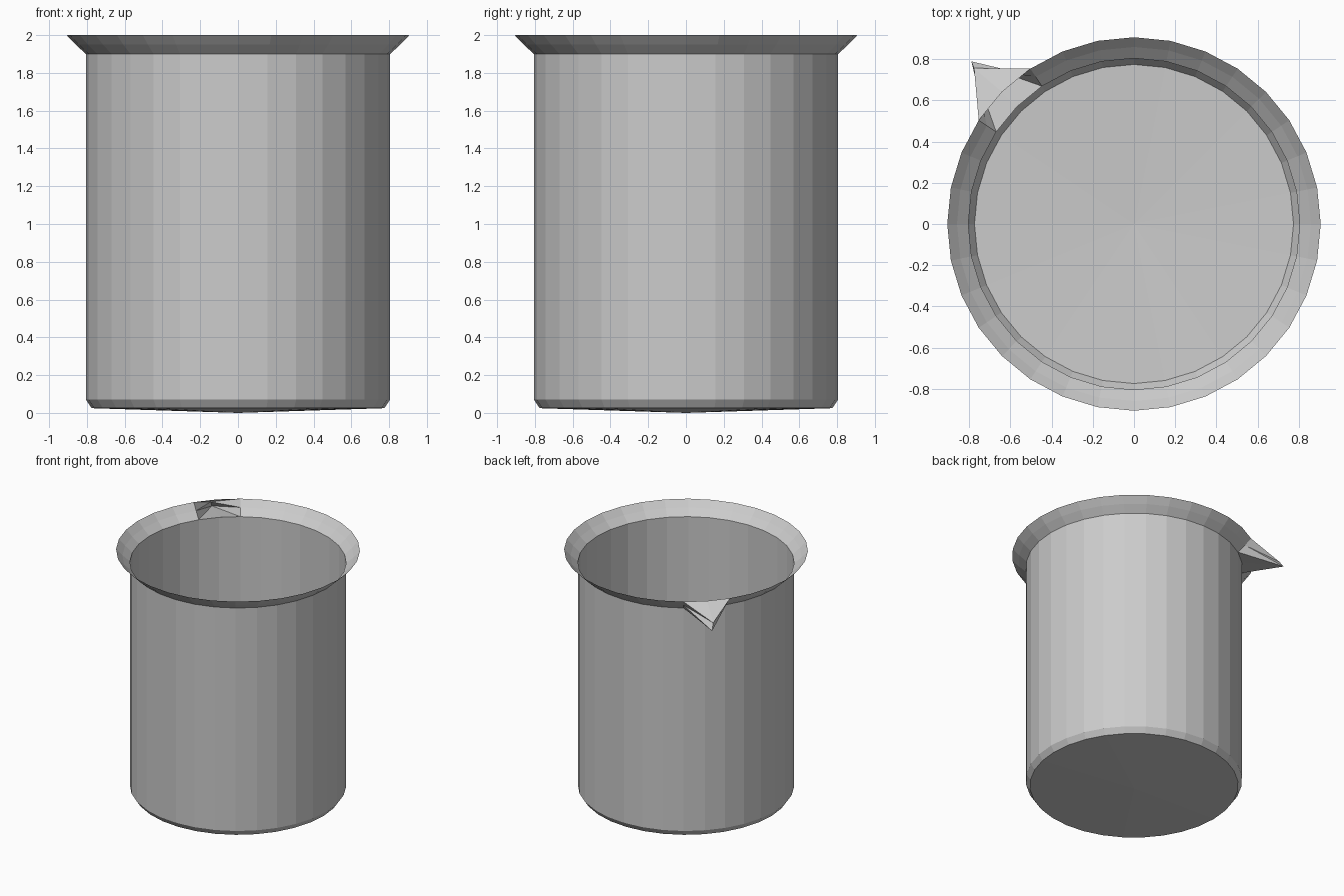
import bpy, bmesh
from math import sin, cos, pi

if "Cube" in bpy.data.objects:
    bpy.data.objects.remove(bpy.data.objects["Cube"])

SIDES = 32
# Profile of the vessel (radius, height), from the foot up to the flared rim
PROFILE = [(0.775, 0.025), (0.805, 0.07), (0.805, 1.9), (0.86, 1.95), (0.907, 2.0)]
# Ring positions at the two ends and the middle of the spout opening (135 degrees)
A, M, B = 11, 12, 13

bm = bmesh.new()
rings = [[bm.verts.new((r * cos(2 * pi * i / SIDES), r * sin(2 * pi * i / SIDES), z))
          for i in range(SIDES)] for r, z in PROFILE]

# Walls and flared lip, leaving the lip open at the spout
for level, (low, high) in enumerate(zip(rings, rings[1:])):
    for i in range(SIDES):
        if level >= 2 and i in (A, M):
            continue
        j = (i + 1) % SIDES
        bm.faces.new((low[i], low[j], high[j], high[i]))

# Slightly domed base
centre = bm.verts.new((0, 0, 0))
for i in range(SIDES):
    bm.faces.new((centre, rings[0][(i + 1) % SIDES], rings[0][i]))

# Pouring spout: floor, roof and side walls meeting at a short tip edge
neck, middle, rim = rings[2:]
tip_low = bm.verts.new((-0.79, 0.79, 1.85))
tip_high = bm.verts.new((-0.777, 0.757, 1.90))
for i, j in ((A, M), (M, B)):
    bm.faces.new((neck[i], neck[j], tip_low))
    bm.faces.new((rim[j], rim[i], tip_high))
for i in (A, B):
    for tri in ((neck[i], tip_low, middle[i]),
                (middle[i], tip_low, tip_high),
                (middle[i], tip_high, rim[i])):
        bm.faces.new(tri if i == A else tri[::-1])

# Drop the unused lip point inside the spout opening
bmesh.ops.delete(bm, geom=[v for v in bm.verts if not v.link_faces], context='VERTS')
bmesh.ops.recalc_face_normals(bm, faces=bm.faces)

mesh = bpy.data.meshes.new("beaker")
bm.to_mesh(mesh)
bm.free()
bpy.context.collection.objects.link(bpy.data.objects.new("beaker", mesh))
